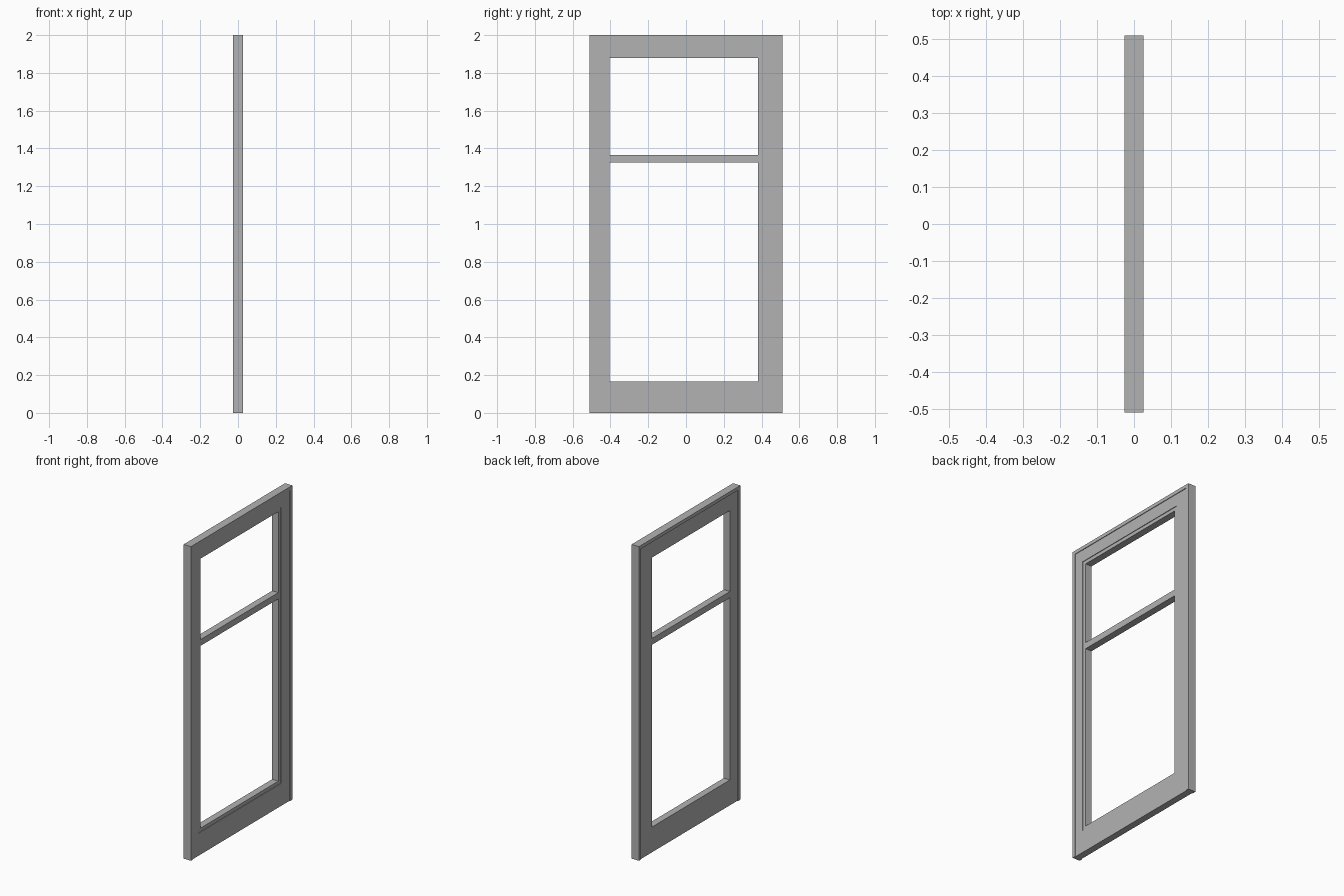
import bpy
import bmesh

cube = bpy.data.objects.get("Cube")
if cube:
    bpy.data.objects.remove(cube)

grey = bpy.data.materials.new("frame grey")
grey.use_nodes = True
colour = (0.45, 0.45, 0.45, 1)
grey.diffuse_color = colour
grey.node_tree.nodes["Principled BSDF"].inputs["Base Color"].default_value = colour


def prism(name, corners, front, backs):
    """Board with a (y, z) outline, a flat front and a back depth for each corner."""
    bm = bmesh.new()
    f = [bm.verts.new((front, y, z)) for y, z in corners]
    b = [bm.verts.new((x, y, z)) for x, (y, z) in zip(backs, corners)]
    bm.faces.new(f)
    bm.faces.new(b[::-1])
    for i in range(len(f)):
        j = (i + 1) % len(f)
        bm.faces.new((f[i], b[i], b[j], f[j]))
    bmesh.ops.recalc_face_normals(bm, faces=bm.faces)
    mesh = bpy.data.meshes.new(name)
    bm.to_mesh(mesh)
    bm.free()
    mesh.materials.append(grey)
    obj = bpy.data.objects.new(name, mesh)
    bpy.context.collection.objects.link(obj)


def rect(y0, y1, z0, z1):
    return [(y0, z0), (y1, z0), (y1, z1), (y0, z1)]


def inset(r, d):
    (y0, z0), (y1, z1) = r[0], r[2]
    return rect(y0 + d, y1 - d, z0 + d, z1 - d)


def mitred_frame(names, outer, inner, front, outer_back, inner_back):
    """Four mitred members between two rectangles."""
    for i, name in enumerate(names):
        j = (i + 1) % 4
        prism(name, [outer[i], outer[j], inner[j], inner[i]], front,
              [outer_back, outer_back, inner_back, inner_back])


HALF, TOP, LIP = 0.51, 2.0, 0.022
FRONT, BACK = 0.026, -0.026
opening = rect(-0.405, 0.38, 0.165, 1.88)
bead_outer = inset(opening, -0.022)

# Raised edge on both sides and the head
for name, y0, y1 in (("front_edge_strip", -HALF, LIP - HALF),
                     ("rear_edge_strip", HALF - LIP, HALF)):
    prism(name, rect(y0, y1, 0, TOP), FRONT, [BACK] * 4)
prism("head_edge_strip", rect(LIP - HALF, HALF - LIP, TOP - LIP, TOP), FRONT, [BACK] * 4)

# Mitred stiles and rails, with a gently sloping back
sides = ("bottom", "rear", "top", "front")
mitred_frame([s + "_frame_member" for s in sides],
             rect(LIP - HALF, HALF - LIP, 0, TOP - LIP), bead_outer,
             0.022, -0.021, -0.025)

# Shallow rebate around the opening
mitred_frame([s + "_glazing_rebate" for s in sides],
             bead_outer, opening, 0.018, -0.025, BACK)

# Horizontal glazing bar
prism("glazing_bar", rect(-0.405, 0.38, 1.325, 1.365), 0.018, [BACK] * 4)
